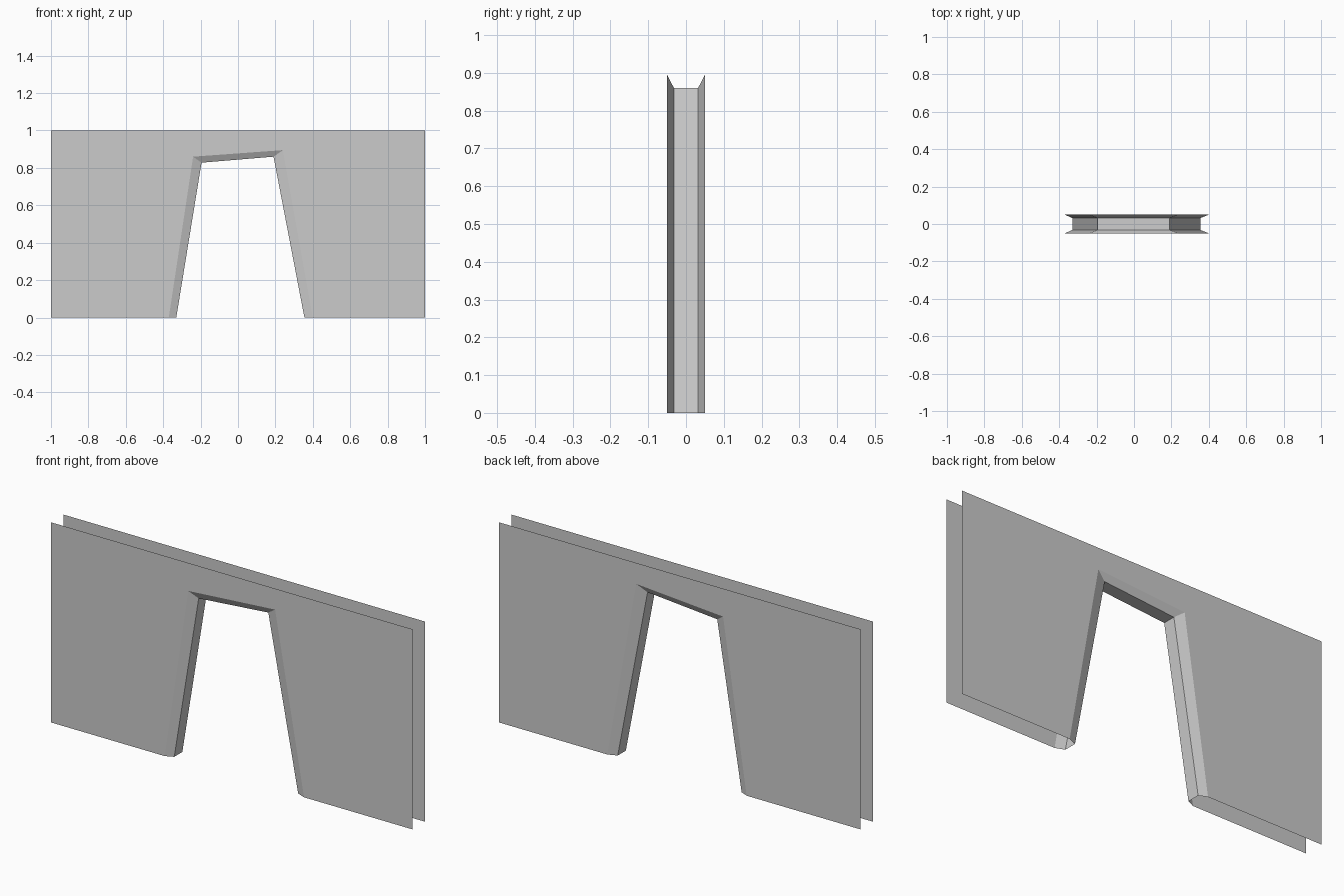
import bpy
import bmesh

# Remove the default cube
cube = bpy.data.objects.get("Cube")
if cube:
    bpy.data.objects.remove(cube, do_unlink=True)

# Plain grey plaster
plaster = bpy.data.materials.new("plaster_grey")
plaster.use_nodes = True
grey = (0.6, 0.6, 0.6, 1.0)
plaster.diffuse_color = grey
plaster.node_tree.nodes["Principled BSDF"].inputs["Base Color"].default_value = grey

# Outlines as (x, z): panel edge, chamfer edge and clear doorway
panel_edge = [(-1, 0), (-1, 1), (1, 1), (1, 0)]
chamfer_edge = [(-0.37, 0), (-0.24, 0.86), (0.24, 0.895), (0.40, 0)]
doorway = [(-0.33, 0), (-0.195, 0.828), (0.19, 0.86), (0.355, 0)]
FACE_Y, REVEAL_Y = 0.05, 0.032


def build_shell(name, sections):
    """Join successive open outlines, each at its own depth, with quads."""
    bm = bmesh.new()
    rows = [[bm.verts.new((x, y, z)) for x, z in outline] for outline, y in sections]
    for a, b in zip(rows, rows[1:]):
        for i in range(len(a) - 1):
            bm.faces.new((a[i], b[i], b[i + 1], a[i + 1]))
    mesh = bpy.data.meshes.new(name)
    bm.to_mesh(mesh)
    bm.free()
    mesh.materials.append(plaster)
    obj = bpy.data.objects.new(name, mesh)
    bpy.context.collection.objects.link(obj)
    return obj


# Front sheet, chamfer, reveal, chamfer, back sheet in one open shell
build_shell("wall_with_doorway", [
    (panel_edge, -FACE_Y),
    (chamfer_edge, -FACE_Y),
    (doorway, -REVEAL_Y),
    (doorway, REVEAL_Y),
    (chamfer_edge, FACE_Y),
    (panel_edge, FACE_Y),
])
